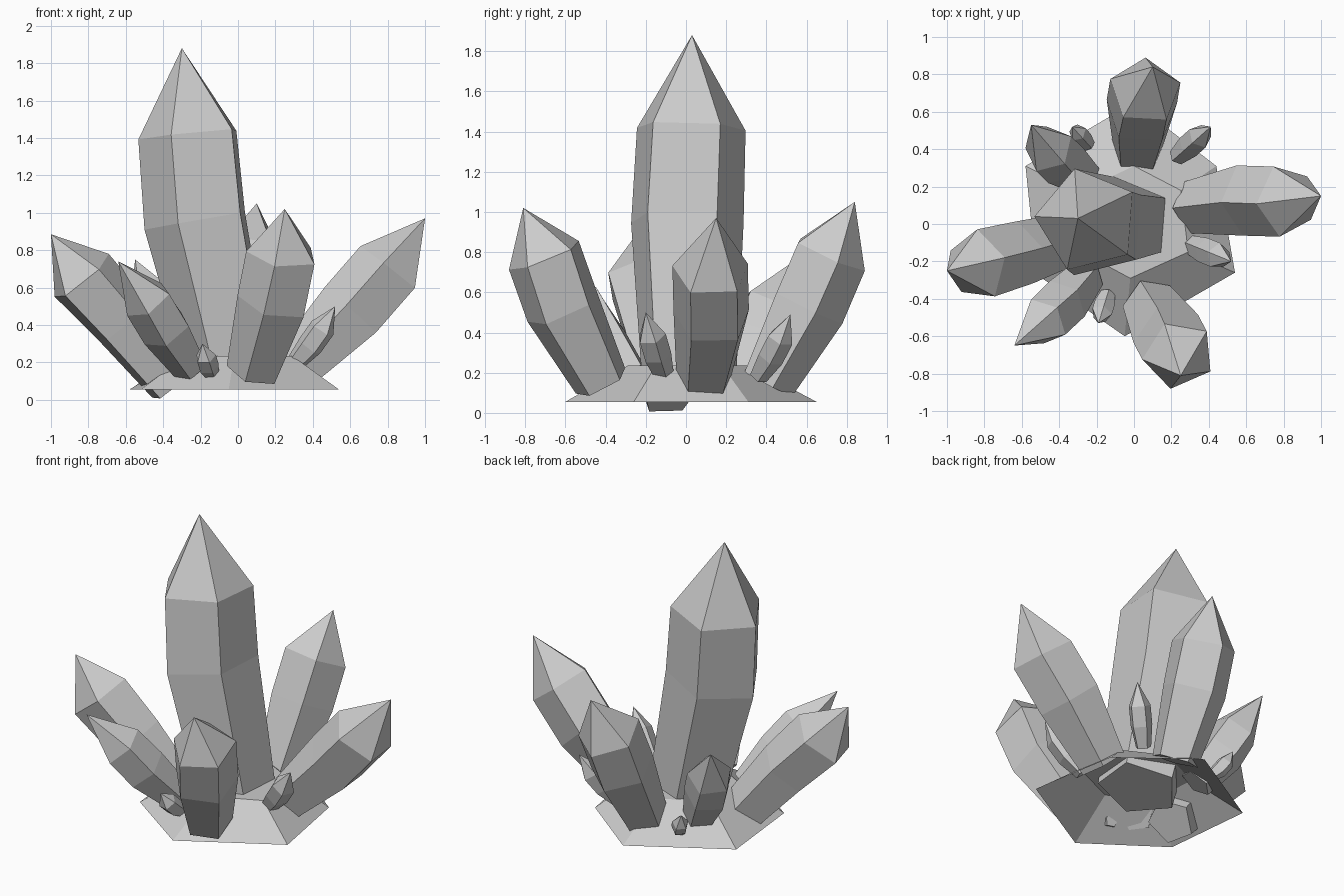
import bpy, math
from mathutils import Vector

if "Cube" in bpy.data.objects:
    bpy.data.objects.remove(bpy.data.objects["Cube"])


def make(name, verts, faces):
    me = bpy.data.meshes.new(name)
    me.from_pydata([tuple(v) for v in verts], [], faces)
    me.update()
    ob = bpy.data.objects.new(name, me)
    bpy.context.collection.objects.link(ob)
    return ob


def crystal(name, pts, radii, roll=180, n=5):
    """Bent prism: base, middle and shoulder rings closed by a pointed tip."""
    p = [Vector(q) for q in pts]
    lean = p[-1] - p[0]
    lean.z = 0
    lean.normalize()
    verts, faces = [], [list(range(n))[::-1]]
    for i, r in enumerate(radii):
        t = (p[i + 1] - p[max(i - 1, 0)]).normalized()
        u = (lean - t * lean.dot(t)).normalized()
        v = t.cross(u)
        for k in range(n):
            a = math.radians(roll) + 2 * math.pi * k / n
            verts.append(p[i] + r * (u * math.cos(a) + v * math.sin(a)))
    for i in range(len(radii) - 1):
        for k in range(n):
            a, b = i * n + k, i * n + (k + 1) % n
            faces.append([a, b, b + n, a + n])
    verts.append(p[-1])
    s = (len(radii) - 1) * n
    faces += [[s + k, s + (k + 1) % n, len(verts) - 1] for k in range(n)]
    return make(name, verts, faces)


# rock base: flared six-sided skirt with a flat top, open underneath
low = [(0.54, -0.26), (0.44, 0.31), (0, 0.65), (-0.58, 0.31), (-0.52, -0.27), (-0.05, -0.6)]
top = [(0.29, -0.15), (0.25, 0.18), (0, 0.31), (-0.3, 0.17), (-0.28, -0.15), (-0.02, -0.29)]
make("rock_base", [(x, y, 0.055) for x, y in low] + [(x, y, 0.235) for x, y in top],
     [[i, (i + 1) % 6, 6 + (i + 1) % 6, 6 + i] for i in range(6)] + [list(range(6, 12))])

# tall central crystal
crystal("main_crystal", [(-0.03, 0.01, 0.15), (-0.21, 0.0, 0.96), (-0.25, 0.02, 1.42), (-0.3, 0.03, 1.88)],
        [0.245, 0.295, 0.285], 0)

# large leaning crystals
big = [0.145, 0.198, 0.198]
crystal("left_crystal", [(-0.35, -0.08, 0.085), (-0.62, -0.16, 0.42), (-0.835, -0.22, 0.655), (-1, -0.25, 0.885)],
        [0.145, 0.18, 0.195])
crystal("right_crystal", [(0.31, 0.09, 0.16), (0.61, 0.13, 0.47), (0.81, 0.125, 0.70), (1, 0.15, 0.97)], big)
crystal("front_crystal", [(0.08, -0.42, 0.15), (0.19, -0.61, 0.52), (0.24, -0.70, 0.78), (0.25, -0.81, 1.02)], big)
crystal("back_crystal", [(0.02, 0.4, 0.15), (0.04, 0.6, 0.53), (0.06, 0.71, 0.79), (0.1, 0.84, 1.05)],
        big, 8)

# medium crystals
med = [0.1, 0.14, 0.138]
crystal("front_left_crystal", [(-0.25, -0.27, 0.17), (-0.38, -0.42, 0.37), (-0.48, -0.52, 0.53),
                               (-0.64, -0.65, 0.74)], med)
crystal("back_left_crystal", [(-0.27, 0.25, 0.17), (-0.39, 0.34, 0.38), (-0.455, 0.4, 0.53),
                              (-0.55, 0.53, 0.75)], med)

# small sprouts
for name, base, tip, r in [
        ("right_sprout", (0.3, -0.11, 0.19), (0.52, -0.2, 0.5), 0.072),
        ("back_right_sprout", (0.23, 0.36, 0.18), (0.41, 0.52, 0.49), 0.068),
        ("front_left_sprout", (-0.14, -0.37, 0.14), (-0.19, -0.53, 0.3), 0.057),
        ("back_left_sprout", (-0.24, 0.42, 0.13), (-0.33, 0.52, 0.29), 0.05)]:
    b, t = Vector(base), Vector(tip)
    up = Vector((0, 0, -0.02))
    crystal(name, [b, b.lerp(t, 0.38) + up, b.lerp(t, 0.68) + up, t], [r * 0.7, r, r])
